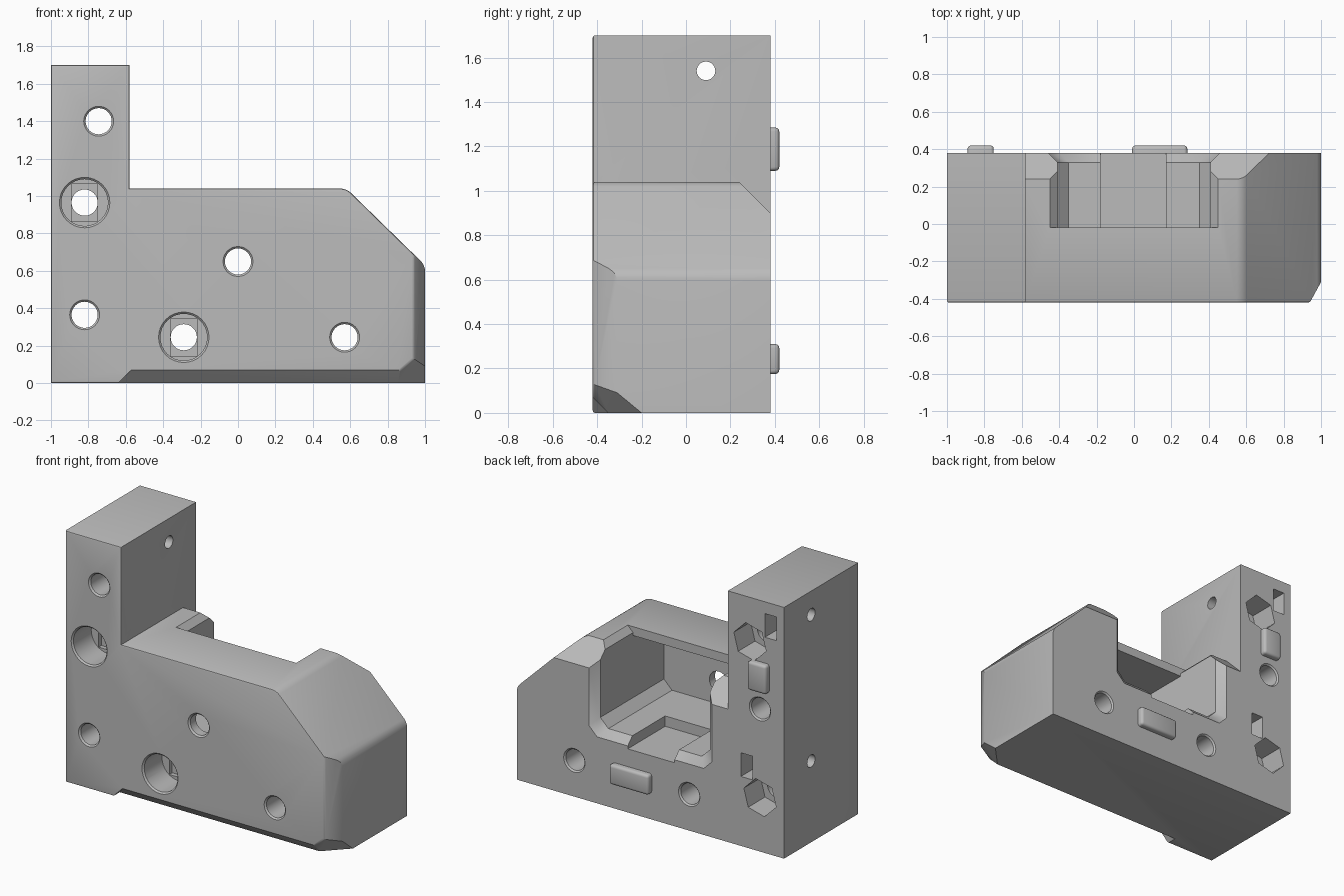
import bpy, bmesh, math
from mathutils import Vector

if "Cube" in bpy.data.objects:
    bpy.data.objects.remove(bpy.data.objects["Cube"])

grey = bpy.data.materials.new("plain grey")
grey.use_nodes = True
grey.diffuse_color = (0.5, 0.5, 0.5, 1)
grey.node_tree.nodes["Principled BSDF"].inputs["Base Color"].default_value = (0.5, 0.5, 0.5, 1)

FRONT, BACK = -0.42, 0.38
cutters = []


def to_object(bm, name):
    bmesh.ops.recalc_face_normals(bm, faces=bm.faces[:])
    mesh = bpy.data.meshes.new(name)
    bm.to_mesh(mesh)
    bm.free()
    mesh.materials.append(grey)
    ob = bpy.data.objects.new(name, mesh)
    bpy.context.collection.objects.link(ob)
    return ob


def cut(points, name):
    """Convex cutter around the given points."""
    bm = bmesh.new()
    for p in points:
        bm.verts.new(p)
    bmesh.ops.convex_hull(bm, input=bm.verts[:])
    bmesh.ops.dissolve_limit(bm, angle_limit=0.001, verts=bm.verts[:], edges=bm.edges[:])
    ob = to_object(bm, name)
    ob.hide_render = True
    cutters.append(ob)


def corners(xs, ys, zs):
    return [(x, y, z) for x in xs for y in ys for z in zs]


def ring(x, y, z, r, n=32, turn=0.0):
    return [(x + r * math.cos(turn + math.tau * i / n), y,
             z + r * math.sin(turn + math.tau * i / n)) for i in range(n)]


def bore(x, z, r, y0, y1, n=32, name="bore", turn=0.0, r1=None):
    cut(ring(x, y0, z, r, n, turn) + ring(x, y1, z, r1 or r, n, turn), name)


# Body: L-shaped outline with a sloped end, extruded front to back
bm = bmesh.new()
outline = [(-1, 0), (1, 0), (1, 0.63), (0.58, 1.04), (-0.58, 1.04), (-0.58, 1.7), (-1, 1.7)]
face = bm.faces.new([bm.verts.new((x, FRONT, z)) for x, z in outline])
moved = bmesh.ops.extrude_face_region(bm, geom=[face])["geom"]
for v in moved:
    if isinstance(v, bmesh.types.BMVert):
        v.co.y = BACK
ridges = [e for e in bm.edges if abs(e.verts[0].co.y - e.verts[1].co.y) > 0.5
          and e.verts[0].co.x > 0.5 and e.verts[0].co.z > 0.5]
bmesh.ops.bevel(bm, geom=ridges, offset=0.03, segments=4, profile=0.5, affect='EDGES')

# Trim the front end edge and the lower front corner
for point, normal in [((1, -0.31, 0), (0.11, -0.06, 0)),
                      ((0.94, -0.42, 0.13), (0.0132, -0.0127, -0.0154))]:
    res = bmesh.ops.bisect_plane(bm, geom=bm.verts[:] + bm.edges[:] + bm.faces[:],
                                 plane_co=point, plane_no=Vector(normal).normalized(),
                                 clear_outer=True)
    rim = [e for e in bm.edges if e.is_boundary]
    bmesh.ops.holes_fill(bm, edges=rim, sides=0)
bmesh.ops.recalc_face_normals(bm, faces=bm.faces[:])

# Small edge break around the front face
front = [e for e in bm.edges if all(abs(v.co.y - FRONT) < 1e-4 for v in e.verts)]
bmesh.ops.bevel(bm, geom=front, offset=0.01, segments=2, profile=0.5, affect='EDGES')
body = to_object(bm, "bracket_body")

# Sloped relief under the front edge, and along the upper back edge
cut([(x, y, z) for y, z in [(-0.47, 0.12), (-0.30, -0.05), (-0.47, -0.05)]
     for x in (z - 0.64, 1.2)], "front_relief")
cut([(x, y, z) for y, z in [(0.18, 1.1), (0.48, 0.8), (0.48, 1.1)]
     for x in (-0.58, 1.2)], "back_relief")


# Pocket: hollow under a thin roof, open to the back and upper rear
def pocket_section(y, grow, top):
    w, b = 0.41 + grow, 0.5 - grow
    return [(s * x, y, z) for s in (-1, 1)
            for x, z in [(w, top), (w, b + 0.06), (w - 0.06, b)]]


cut(pocket_section(-0.35, 0, 0.98) + pocket_section(0.34, 0, 0.98), "pocket_hollow")
cut(pocket_section(-0.02, 0, 1.3) + pocket_section(0.6, 0, 1.3), "pocket_opening")
cut(pocket_section(0.33, 0, 1.3) + pocket_section(0.43, 0.1, 1.3), "pocket_rim")
cut(corners((-0.41, 0.41), (-0.02, 0.6), (1.0,)) +
    corners((-0.51, 0.51), (-0.02, 0.6), (1.1,)), "pocket_top_rim")
cut(corners((-0.18, 0.17), (-0.02, 0.6), (0.43, 0.7)), "pocket_floor_recess")

# Bolt holes with broken edges
R = 0.07
for x, z in [(-0.745, 1.4), (-0.82, 0.365), (0, 0.65), (0.57, 0.245),
             (-0.82, 0.965), (-0.29, 0.245)]:
    bore(x, z, R, -0.6, 0.6)
    bore(x, z, R + 0.02, FRONT - 0.01, FRONT + 0.01, name="hole_edge", r1=R)
    bore(x, z, R, BACK - 0.01, BACK + 0.01, name="hole_edge", r1=R + 0.02)

# Counterbores with a stepped seat
for x, z in [(-0.82, 0.965), (-0.29, 0.245)]:
    bore(x, z, 0.125, -0.6, -0.22, name="counterbore")
    bore(x, z, 0.145, FRONT - 0.01, FRONT + 0.01, name="counterbore_edge", r1=0.125)
    cut(corners((x - R, x + R), (-0.3, -0.19), (z - 0.1, z + 0.1)), "seat_step")

# Hexagonal nut pockets in the back
for x, z in [(-0.745, 1.4), (-0.82, 0.365)]:
    bore(x, z, 0.125, 0.2, 0.6, n=6, name="nut_pocket", turn=0.26)

# Side screw holes crossing narrow nut slots
for x, z, far in [(-0.9, 1.54, -0.4), (-0.72, 0.55, -0.6)]:
    points = [(px, 0.09 + py - 0.09, pz) for px in (-1.2, far)
              for py, _, pz in [(p[0], 0, p[2]) for p in ring(0.09, 0, z, 0.042, 24)]]
    cut(points, "side_hole")
    cut(corners((x - 0.043, x + 0.043), (0.01, 0.6), (z - 0.08, z + 0.08)), "nut_slot")

# Apply all cuts
for c in cutters:
    mod = body.modifiers.new(c.name, 'BOOLEAN')
    mod.operation = 'DIFFERENCE'
    mod.solver = 'EXACT'
    mod.object = c
bpy.context.view_layer.update()
result = bpy.data.meshes.new_from_object(body.evaluated_get(bpy.context.evaluated_depsgraph_get()))
body.modifiers.clear()
body.data = result
result.materials.clear()
result.materials.append(grey)
for p in result.polygons:
    p.material_index = 0
for c in cutters:
    bpy.data.objects.remove(c)

# Locating tabs on the back
parts = [body]
for name, x0, x1, z0, z1 in [("upper_tab", -0.89, -0.75, 1.09, 1.285),
                             ("lower_tab", -0.01, 0.285, 0.175, 0.31)]:
    bm = bmesh.new()
    bmesh.ops.create_cube(bm, size=1)
    for v in bm.verts:
        v.co = ((x0 + x1) / 2 + v.co.x * (x1 - x0), 0.385 + v.co.y * 0.07,
                (z0 + z1) / 2 + v.co.z * (z1 - z0))
    edges = [e for e in bm.edges if max(v.co.y for v in e.verts) > 0.4]
    bmesh.ops.bevel(bm, geom=edges, offset=0.018, segments=3, profile=0.5, affect='EDGES')
    parts.append(to_object(bm, name))

bpy.ops.object.select_all(action='DESELECT')
for ob in parts:
    ob.select_set(True)
bpy.context.view_layer.objects.active = body
bpy.ops.object.shade_smooth_by_angle(angle=math.radians(30))
